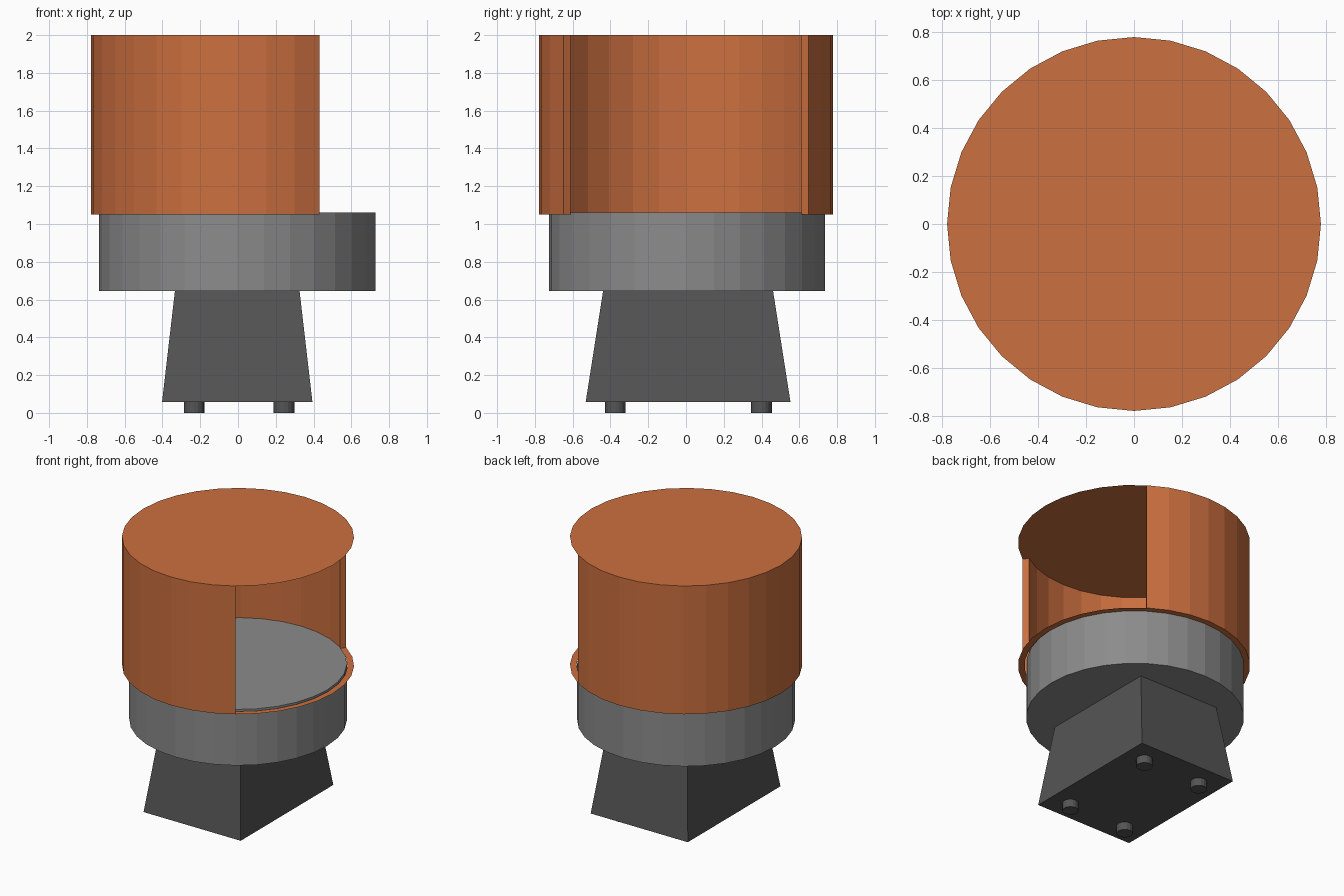
import bpy, bmesh
from math import cos, sin, tau, sqrt

if "Cube" in bpy.data.objects:
    bpy.data.objects.remove(bpy.data.objects["Cube"])

SIDES = 32


def material(name, rgb):
    m = bpy.data.materials.new(name)
    m.diffuse_color = (*rgb, 1)
    m.use_nodes = True
    m.node_tree.nodes["Principled BSDF"].inputs["Base Color"].default_value = m.diffuse_color
    return m


orange = material("orange", (0.6, 0.16, 0.05))
grey = material("mid_grey", (0.26, 0.26, 0.26))
dark = material("dark_grey", (0.09, 0.09, 0.09))


def make_object(name, bm, mat):
    mesh = bpy.data.meshes.new(name)
    bm.to_mesh(mesh)
    bm.free()
    obj = bpy.data.objects.new(name, mesh)
    bpy.context.collection.objects.link(obj)
    mesh.materials.append(mat)
    return obj


def cylinder(name, x, y, z0, z1, r, sides, mat):
    bm = bmesh.new()
    bmesh.ops.create_cone(bm, cap_ends=True, segments=sides,
                          radius1=r, radius2=r, depth=z1 - z0)
    obj = make_object(name, bm, mat)
    obj.location = (x, y, (z0 + z1) / 2)
    return obj


# Four feet
for fx, side in ((-0.232, "left"), (0.244, "right")):
    for fy, end in ((-0.374, "front"), (0.399, "back")):
        cylinder(f"foot_{end}_{side}", fx, fy, 0, 0.06, 0.055, 16, dark)

# Tapered pedestal
bm = bmesh.new()
bmesh.ops.create_cube(bm, size=2)
for v in bm.verts:
    hx, hy = (0.33, 0.45) if v.co.z > 0 else (0.398, 0.542)
    v.co = (v.co.x * hx - 0.004, v.co.y * hy + 0.011, 0.645 if v.co.z > 0 else 0.058)
make_object("pedestal", bm, dark)

# Round drum
cylinder("drum", -0.004, 0.006, 0.645, 1.06, 0.731, SIDES, grey)

# Hood: thick wall open towards +x, flat lid, and a flat rim all round below
bm = bmesh.new()


def ring(r, z):
    return [bm.verts.new((r * cos(tau * i / SIDES), r * sin(tau * i / SIDES), z))
            for i in range(SIDES)]


out_low, in_low = ring(0.779, 1.05), ring(0.735, 1.05)
out_top, in_top = ring(0.779, 2.0), ring(0.735, 2.0)
first, last = 5, SIDES - 5
for i in range(SIDES):
    j = (i + 1) % SIDES
    bm.faces.new((out_low[j], out_low[i], in_low[i], in_low[j]))
    bm.faces.new((out_top[i], out_top[j], in_top[j], in_top[i]))
    if first <= i < last:
        bm.faces.new((out_low[i], out_low[j], out_top[j], out_top[i]))
        bm.faces.new((in_low[j], in_low[i], in_top[i], in_top[j]))
bm.faces.new(in_top)
bm.faces.new((in_low[first], out_low[first], out_top[first], in_top[first]))
bm.faces.new((out_low[last], in_low[last], in_top[last], out_top[last]))
make_object("hood", bm, orange)
